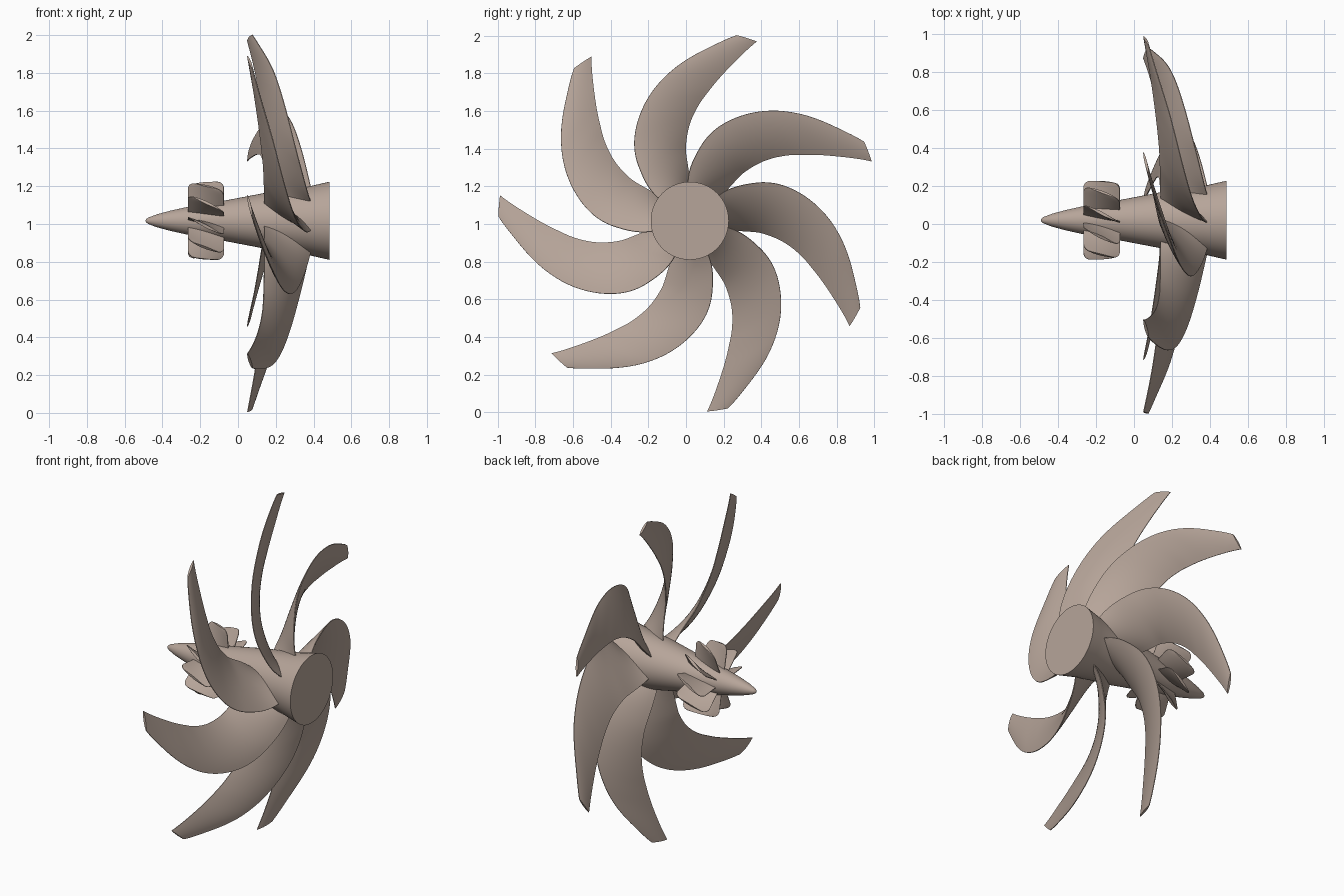
import bpy, bmesh, math
from mathutils import Vector

if "Cube" in bpy.data.objects:
    bpy.data.objects.remove(bpy.data.objects["Cube"])

CY, CZ = 0.02, 1.017          # shaft axis, running along x

bronze = bpy.data.materials.new("bronze")
bronze.diffuse_color = (0.47, 0.375, 0.32, 1)
bronze.use_nodes = True
bronze.node_tree.nodes["Principled BSDF"].inputs["Base Color"].default_value = bronze.diffuse_color


def curve(pts, r):
    """Smooth interpolation through (radius, value) points."""
    r = min(max(r, pts[0][0]), pts[-1][0])
    n = len(pts)

    def slope(k):
        a, b = pts[max(k - 1, 0)], pts[min(k + 1, n - 1)]
        return (b[1] - a[1]) / (b[0] - a[0])
    i = next(k for k in range(n - 1) if r <= pts[k + 1][0])
    (r0, v0), (r1, v1) = pts[i], pts[i + 1]
    h = r1 - r0
    t = (r - r0) / h
    return ((2*t**3 - 3*t**2 + 1) * v0 + (t**3 - 2*t**2 + t) * h * slope(i)
            + (3*t**2 - 2*t**3) * v1 + (t**3 - t**2) * h * slope(i + 1))


def finish(bm, name, angle=40):
    bmesh.ops.recalc_face_normals(bm, faces=bm.faces)
    me = bpy.data.meshes.new(name)
    bm.to_mesh(me)
    bm.free()
    me.materials.append(bronze)
    ob = bpy.data.objects.new(name, me)
    bpy.context.collection.objects.link(ob)
    ob.location = (0, CY, CZ)
    bpy.ops.object.select_all(action='DESELECT')
    ob.select_set(True)
    bpy.context.view_layer.objects.active = ob
    bpy.ops.object.shade_smooth_by_angle(angle=math.radians(angle))
    return ob


def foil(name, stations, turn, n=12):
    """Loft lens-shaped sections wrapped round the shaft.
    station = ((r, degrees, x) edge a, (r, degrees, x) edge b, thickness)"""
    bm = bmesh.new()
    rings = []
    for a, b, thick in stations:
        rm = (a[0] + b[0]) / 2
        d = Vector((b[2] - a[2], rm * math.radians(b[1] - a[1]))).normalized()
        ring = []
        for k in range(2 * n + 2):
            side = 1 if k <= n else -1
            u = k / n if k <= n else (2 * n + 1 - k) / n
            off = side * (thick * 2 * u * (1 - u) + 0.002)
            r, deg, x = (p + (q - p) * u for p, q in zip(a, b))
            x -= off * d.y
            ang = math.radians(deg + turn) + off * d.x / r
            ring.append(bm.verts.new((x, r * math.cos(ang), r * math.sin(ang))))
        rings.append(ring)
    m = 2 * n + 2
    for p, q in zip(rings, rings[1:]):
        for k in range(m):
            bm.faces.new((p[k], p[(k+1) % m], q[(k+1) % m], q[k]))
    bm.faces.new(rings[0])
    bm.faces.new(rings[-1])
    return finish(bm, name)


# Hub: lathed cone with a flared flat end
hub = [(-0.49, 0.0), (-0.487, 0.008), (-0.475, 0.017), (-0.43, 0.034), (-0.36, 0.053),
       (-0.27, 0.073), (-0.17, 0.092), (-0.07, 0.107), (0.14, 0.147), (0.27, 0.164),
       (0.37, 0.18), (0.41, 0.19), (0.485, 0.207), (0.485, 0.0)]
bm = bmesh.new()
vs = [bm.verts.new((x, r, 0)) for x, r in hub]
es = [bm.edges.new(e) for e in zip(vs, vs[1:])]
bmesh.ops.spin(bm, geom=vs + es, axis=(1, 0, 0), cent=(0, 0, 0),
               angle=2 * math.pi, steps=64)
bmesh.ops.remove_doubles(bm, verts=bm.verts, dist=1e-5)
finish(bm, "hub")

# Main blades: angle and x of the convex and concave edges against radius
convex_deg = [(0.1, 147), (0.2, 144.5), (0.26, 142), (0.375, 134.5), (0.447, 130), (0.525, 124),
              (0.65, 112.5), (0.731, 104.5), (0.809, 96.2), (0.925, 83.7), (1.016, 75.8)]
convex_x = [(0.1, 0.40), (0.2, 0.38), (0.4, 0.33), (0.6, 0.268), (0.785, 0.195),
            (0.925, 0.118), (1.016, 0.075)]
concave_deg = [(0.1, 88), (0.225, 90.5), (0.36, 93.3), (0.435, 92.3), (0.52, 89.8),
               (0.63, 85), (0.7, 81.5), (0.85, 75.2), (1.016, 69.5)]
concave_x = [(0.1, 0.14), (0.45, 0.135), (0.6, 0.122), (0.8, 0.092), (1.016, 0.05)]
blade = []
for i in range(41):
    r = 0.13 + (1.016 - 0.13) * i / 40
    blade.append(((r, curve(convex_deg, r), curve(convex_x, r)),
                  (r, curve(concave_deg, r), curve(concave_x, r)),
                  0.045 - 0.035 * i / 40))
for k in range(7):
    foil(f"blade_{k + 1}", blade, k * 360 / 7)

# Small cap fins with rounded outer corners
fin = []
R, CORNER = 0.207, 0.035
for i in range(17):
    r = 0.055 + (R - 0.055) * math.sin(i / 16 * math.pi / 2)
    s = max(0, (r - (R - CORNER)) / CORNER)
    half = 0.095 - CORNER * (1 - math.sqrt(max(0, 1 - s * s)))
    swing = 14 * half / 0.095
    fin.append(((r, 8 + swing, -0.17 + half), (r, 8 - swing, -0.17 - half), 0.012))
for k in range(10):
    foil(f"cap_fin_{k + 1}", fin, k * 36, 8)
